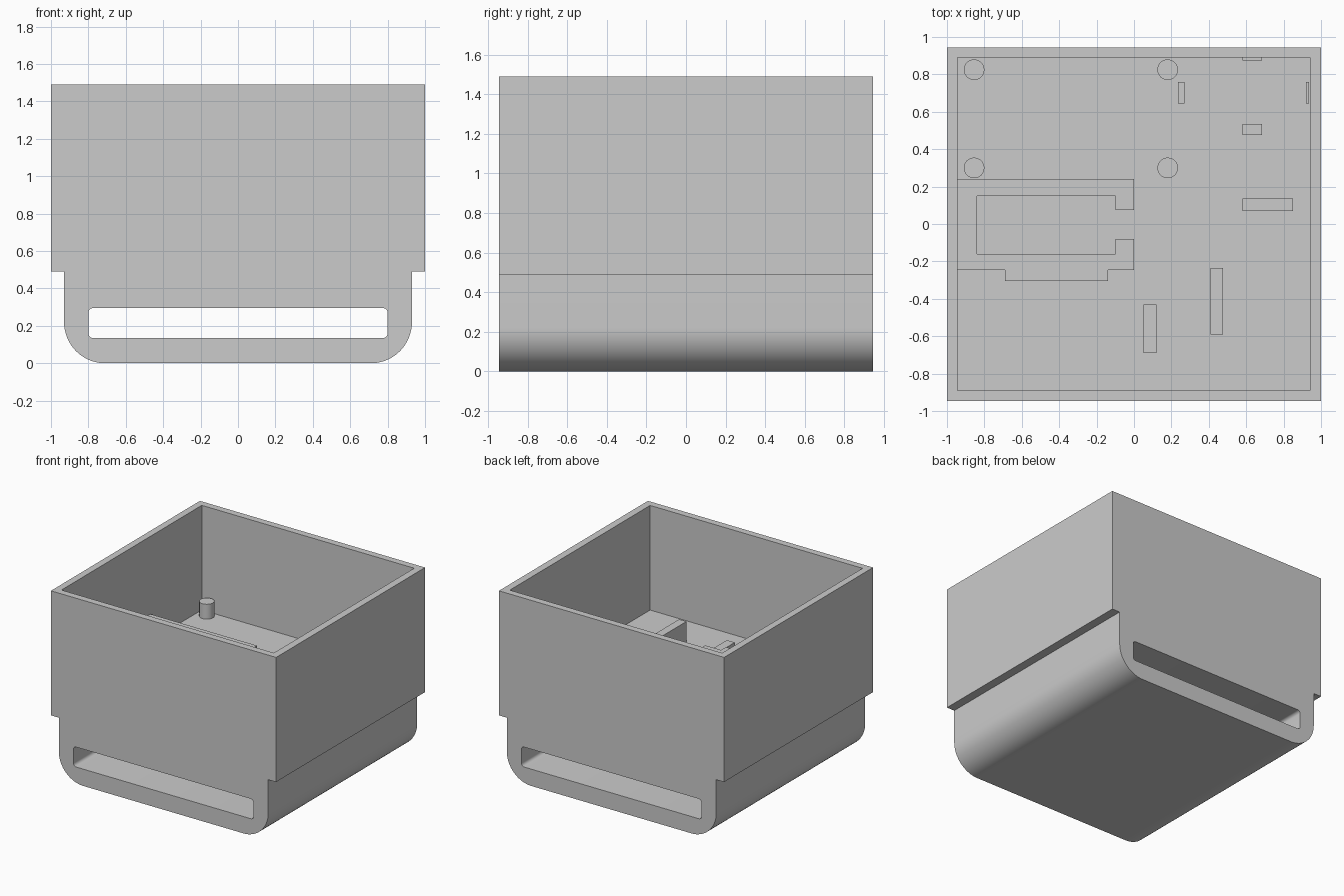
import bpy, bmesh, math

cube = bpy.data.objects.get("Cube")
if cube:
    bpy.data.objects.remove(cube, do_unlink=True)

grey = bpy.data.materials.new("plain_grey")
grey.use_nodes = True
GREY = (0.6, 0.6, 0.6, 1)
grey.diffuse_color = GREY
grey.node_tree.nodes["Principled BSDF"].inputs["Base Color"].default_value = GREY

FLOOR = 0.65
SINK = 0.01  # fixtures sink slightly into the floor


def finish(name, bm):
    bmesh.ops.recalc_face_normals(bm, faces=bm.faces[:])
    mesh = bpy.data.meshes.new(name)
    bm.to_mesh(mesh)
    bm.free()
    mesh.materials.append(grey)
    obj = bpy.data.objects.new(name, mesh)
    bpy.context.collection.objects.link(obj)
    return obj


def prism(name, points, direction):
    """Extrude a closed outline of 3D points along a direction."""
    bm = bmesh.new()
    face = bm.faces.new([bm.verts.new(p) for p in points])
    ext = bmesh.ops.extrude_face_region(bm, geom=[face])
    verts = [g for g in ext["geom"] if isinstance(g, bmesh.types.BMVert)]
    bmesh.ops.translate(bm, verts=verts, vec=direction)
    return finish(name, bm)


def block(name, x0, x1, y0, y1, z0, z1):
    outline = [(x0, y0, z0), (x1, y0, z0), (x1, y1, z0), (x0, y1, z0)]
    return prism(name, outline, (0, 0, z1 - z0))


def arc(cx, cz, r, start, steps):
    return [(cx + r * math.cos(a), cz + r * math.sin(a))
            for a in (math.radians(start + 90 * i / steps) for i in range(steps + 1))]


def cut(obj, cutter):
    cutter.hide_render = True
    mod = obj.modifiers.new("cut", "BOOLEAN")
    mod.operation = "DIFFERENCE"
    mod.solver = "EXACT"
    mod.object = cutter
    select(obj)
    bpy.ops.object.modifier_apply(modifier=mod.name)
    bpy.data.objects.remove(cutter, do_unlink=True)


def select(obj):
    bpy.ops.object.select_all(action="DESELECT")
    obj.select_set(True)
    bpy.context.view_layer.objects.active = obj


def smooth(obj):
    select(obj)
    bpy.ops.object.shade_smooth_by_angle(angle=math.radians(30))


# Housing: stepped section with rounded lower corners
R, HALF, DEPTH = 0.22, 0.93, 0.945
right = arc(HALF - R, R, R, -90, 16) + [(HALF, 0.49), (1, 0.49), (1, 1.49)]
section = right + [(-x, z) for x, z in reversed(right)]
housing = prism("housing", [(x, -DEPTH, z) for x, z in section], (0, 2 * DEPTH, 0))

# Open top compartment
cut(housing, block("compartment_cutter", -0.945, 0.942, -0.89, 0.89, FLOOR, 1.7))

# Rounded slot running through from front to back
r = 0.025
slot = []
for cx, cz, start in ((0.8, 0.135, -90), (0.8, 0.295, 0), (-0.8, 0.295, 90), (-0.8, 0.135, 180)):
    sx, sz = (1 if cx > 0 else -1), (1 if cz > 0.2 else -1)
    slot += arc(cx - sx * r, cz - sz * r, r, start, 5)
cut(housing, prism("slot_cutter", [(x, -1.2, z) for x, z in slot], (0, 2.4, 0)))
smooth(housing)

# Walled holder with an opening on one end and a thicker front wall
holder_outline = [(-0.95, -0.245), (-0.69, -0.245), (-0.69, -0.305), (-0.14, -0.305),
                  (-0.14, -0.245), (0, -0.245), (0, -0.08), (-0.1, -0.08),
                  (-0.1, -0.16), (-0.84, -0.16), (-0.84, 0.15), (-0.1, 0.15),
                  (-0.1, 0.075), (0, 0.075), (0, 0.24), (-0.95, 0.24)]
prism("holder", [(x, y, FLOOR - SINK) for x, y in holder_outline],
      (0, 0, 0.865 - FLOOR + SINK))

# Four round mounting posts
for i, (x, y) in enumerate((x, y) for x in (-0.855, 0.18) for y in (0.3, 0.825)):
    ring = [(x + 0.055 * math.cos(math.tau * k / 32),
             y + 0.055 * math.sin(math.tau * k / 32), FLOOR - SINK) for k in range(32)]
    smooth(prism(f"mounting_post_{i + 1}", ring, (0, 0, 0.77 - FLOOR + SINK)))

# Small stops around a square bay, and the longer ribs
for name, x0, x1, y0, y1, top in (
        ("stop_right", 0.235, 0.27, 0.645, 0.76, 0.75),
        ("stop_left", 0.92, 0.935, 0.645, 0.76, 0.75),
        ("stop_front", 0.58, 0.685, 0.475, 0.535, 0.75),
        ("stop_back", 0.58, 0.685, 0.875, 0.895, 0.75),
        ("cross_rib", 0.58, 0.85, 0.07, 0.135, 0.815),
        ("long_rib", 0.41, 0.475, -0.59, -0.235, 0.815),
        ("low_rib", 0.05, 0.12, -0.69, -0.43, 0.705)):
    block(name, x0, x1, y0, y1, FLOOR - SINK, top)
